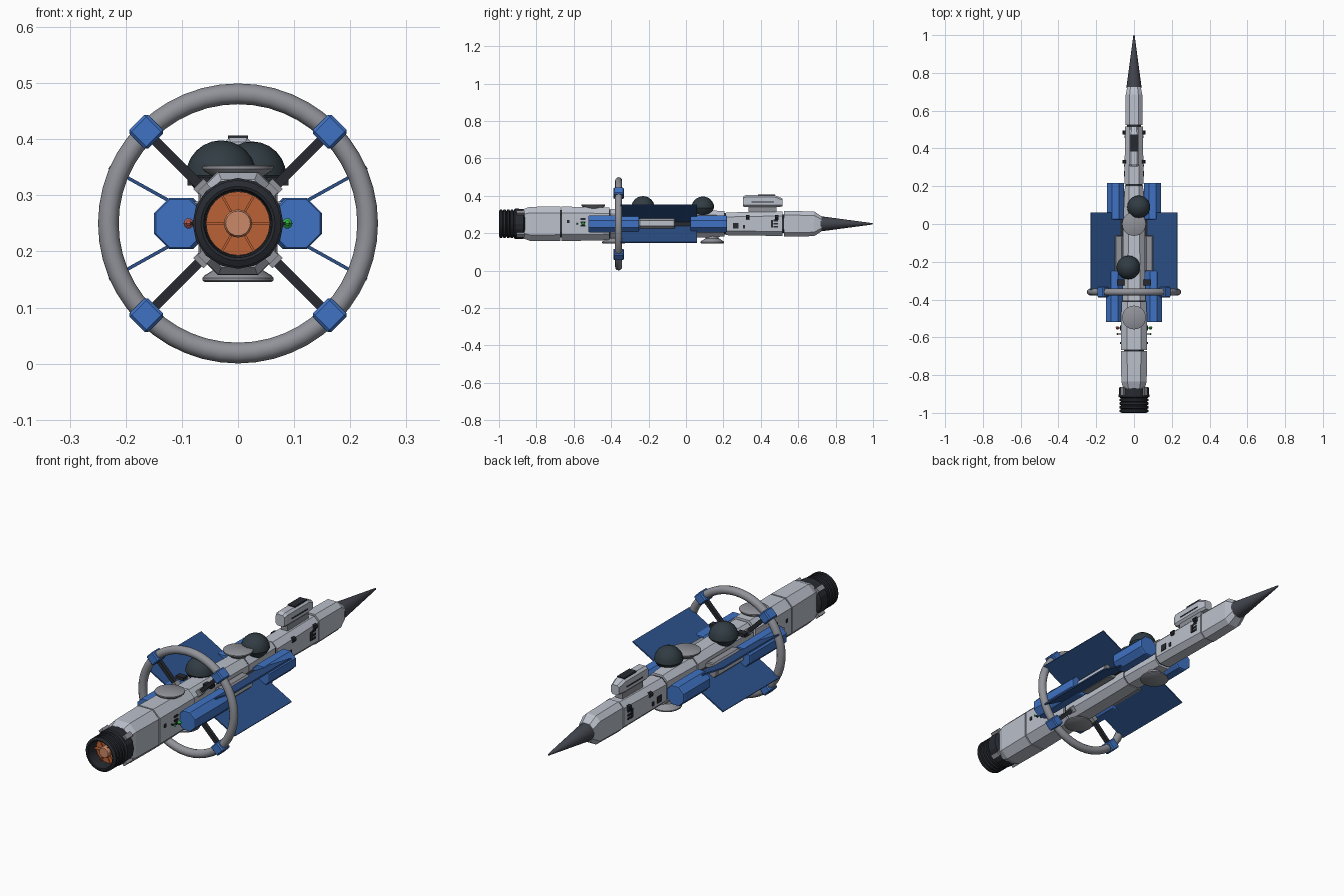
import bpy, bmesh
from math import pi, cos, sin, radians, atan
from mathutils import Vector, Matrix

if "Cube" in bpy.data.objects:
    bpy.data.objects.remove(bpy.data.objects["Cube"])

C = 0.25  # height of the ship's long axis


def material(name, rgb):
    m = bpy.data.materials.new(name)
    m.diffuse_color = (*rgb, 1)
    m.use_nodes = True
    m.node_tree.nodes["Principled BSDF"].inputs["Base Color"].default_value = m.diffuse_color
    return m


HULL = material("hull_grey", (0.50, 0.53, 0.60))
GREY = material("mid_grey", (0.28, 0.29, 0.32))
DARK = material("dark_metal", (0.02, 0.023, 0.03))
CONE = material("slate", (0.055, 0.06, 0.075))
DOME = material("dome_slate", (0.03, 0.045, 0.055))
BLUE = material("tank_blue", (0.05, 0.17, 0.55))
PANEL = material("panel_blue", (0.025, 0.08, 0.25))
ORANGE = material("engine_orange", (0.50, 0.12, 0.035))
PINK = material("engine_core", (0.60, 0.25, 0.14))
GREEN = material("green_light", (0.03, 0.45, 0.06))
RED = material("red_light", (0.45, 0.10, 0.08))


def finish(name, bm, mat, smooth=False):
    bmesh.ops.recalc_face_normals(bm, faces=bm.faces)
    me = bpy.data.meshes.new(name)
    bm.to_mesh(me)
    bm.free()
    me.materials.append(mat)
    if smooth:
        me.shade_smooth()
        me.set_sharp_from_angle(angle=radians(35))
    ob = bpy.data.objects.new(name, me)
    bpy.context.collection.objects.link(ob)
    return ob


def loft(name, loops, mat, smooth=False):
    """Skin a row of equal point loops and cap both ends."""
    bm = bmesh.new()
    rows = [[bm.verts.new(p) for p in lp] for lp in loops]
    n = len(rows[0])
    for a, b in zip(rows, rows[1:]):
        for i in range(n):
            j = (i + 1) % n
            bm.faces.new((a[i], a[j], b[j], b[i]))
    bm.faces.new(rows[0])
    bm.faces.new(rows[-1])
    return finish(name, bm, mat, smooth)


def lathe(name, prof, origin, axis, n, mat, smooth=False, phase=0.0):
    """Turn (radius, distance) points about an axis through origin."""
    o, w = Vector(origin), Vector(axis)
    u = Vector((1, 0, 0))
    v = w.cross(u)
    ang = [2 * pi * (i + phase) / n for i in range(n)]
    return loft(name, [[o + w * h + (u * cos(a) + v * sin(a)) * r for a in ang]
                       for r, h in prof], mat, smooth)


def box(name, c, size, mat, roll=0.0, bevel=0.0):
    bm = bmesh.new()
    m = Matrix.Translation(c) @ Matrix.Rotation(roll, 4, 'Y') @ Matrix.Diagonal((*size, 1))
    bmesh.ops.create_cube(bm, size=1, matrix=m)
    if bevel:
        bmesh.ops.bevel(bm, geom=bm.edges[:], offset=bevel, segments=1, affect='EDGES')
    return finish(name, bm, mat)


def octagon(y, w, h, zc=C, cut=0.48):
    c = w * cut
    q = [(w, h - c), (w - c, h), (c - w, h), (-w, h - c),
         (-w, c - h), (c - w, -h), (w - c, -h), (w, c - h)]
    return [(x, y, zc + z) for x, z in q]


Y, Z = (0, 1, 0), (0, 0, 1)

# Hull: chamfered segments over a dark core that shows in the seams
segments = {
    "hull_tail": [(-0.87, .057, .078), (-0.835, .067, .091), (-0.672, .070, .092)],
    "hull_rear": [(-0.666, .070, .092), (-0.52, .069, .090), (-0.41, .066, .087)],
    "hull_middle": [(-0.404, .060, .080), (-0.20, .059, .079), (-0.005, .057, .075)],
    "hull_shoulder": [(0.001, .056, .074), (0.10, .054, .073), (0.205, .048, .068)],
    "hull_neck": [(0.213, .050, .061), (0.36, .049, .063), (0.517, .047, .065)],
    "hull_bow": [(0.523, .046, .069), (0.685, .044, .066), (0.725, .036, .040)],
}
for name, secs in segments.items():
    loft(name, [octagon(*s) for s in secs], HULL)
loft("hull_core", [octagon(-0.86, .05, .07), octagon(-0.41, .056, .076),
                   octagon(0.0, .053, .071), octagon(0.21, .044, .058), octagon(0.7, .035, .045)], DARK)

# Nose cone
lathe("nose_cone", [(.040, .72), (.038, .74), (.004, .995), (.001, 1.0)], (0, 0, C), Y, 16, CONE, True)

# Engine: flange, ribbed nozzle with hollow mouth, glowing interior
lathe("engine_flange", [(.070, -.862), (.080, -.868), (.081, -.915), (.070, -.922)], (0, 0, C), Y, 16, DARK)
ribs = [(.068, -.915)]
for k in range(4):
    y = -.922 - k * .0195
    ribs += [(.069, y), (.077, y - .004), (.077, y - .014), (.069, y - .018)]
ribs += [(.066, -1.0), (.061, -.998), (.058, -.935)]
lathe("engine_nozzle", ribs, (0, 0, C), Y, 32, DARK, True)
lathe("engine_glow", [(.0605, -.985), (.058, -.986), (.045, -.942)], (0, 0, C), Y, 24, ORANGE).data.flip_normals()
lathe("engine_glow_plate", [(.057, -.936), (.057, -.946)], (0, 0, C), Y, 24, ORANGE)
lathe("engine_core", [(.025, -.940), (.025, -.968), (.022, -.974)], (0, 0, C), Y, 20, PINK)
bpy.data.objects.remove(bpy.data.objects["engine_glow"])
for k in range(6):
    a = k * pi / 3
    box(f"engine_vane_{k}", (.04 * cos(a), -.953, C - .04 * sin(a)), (.034, .02, .004), ORANGE, a)
for k in range(4):
    a = pi / 4 + k * pi / 2
    box(f"flange_clamp_{k}", (.083 * cos(a), -.885, C - .083 * sin(a)), (.016, .045, .022), GREY, a)

# Ring with four struts and blue joint blocks
ring_y = -0.36
bm = bmesh.new()
rows = []
for i in range(48):
    a = 2 * pi * i / 48
    rows.append([bm.verts.new(((.231 + .0185 * cos(b)) * cos(a), ring_y + .0185 * sin(b),
                               C + (.231 + .0185 * cos(b)) * sin(a)))
                 for b in [2 * pi * j / 12 for j in range(12)]])
for i in range(48):
    for j in range(12):
        p, q, k = rows[i], rows[(i + 1) % 48], (j + 1) % 12
        bm.faces.new((p[j], p[k], q[k], q[j]))
finish("ring", bm, GREY, True)
for k in range(4):
    a = pi / 4 + k * pi / 2
    ca, sa = cos(a), -sin(a)
    box(f"ring_strut_{k}", (.14 * ca, ring_y, C + .14 * sa), (.17, .018, .017), DARK, a)
    box(f"strut_socket_{k}", (.085 * ca, ring_y, C + .085 * sa), (.03, .03, .026), GREY, a)
    box(f"ring_joint_{k}", (.231 * ca, ring_y, C + .231 * sa), (.047, .056, .047), BLUE, a, .005)

# Side gear, repeated on both sides
tilt = atan(0.555)
for s, side in ((-1, "left"), (1, "right")):
    # Splayed solar panels
    for t, level in ((1, "upper"), (-1, "lower")):
        box(f"panel_{level}_{side}", (s * .14, -.145, C + t * .05), (.205, .41, .006), PANEL, -s * t * tilt)
    # Blue tanks with pinched ends and a grey pod between them
    for name, y0, y1, x in (("rear", -.52, -.25, .104), ("front", .025, .218, .098)):
        lathe(f"tank_{name}_{side}", [(.046, y0), (.049, y0 + .004), (.049, y1 - .004), (.046, y1)],
              (s * x, 0, C), Y, 8, BLUE, phase=.5)
        for dy in (y0 + .06, y1 - .06):
            box(f"tank_mount_{name}_{side}", (s * .065, dy, C), (.05, .025, .03), GREY)
    lathe(f"pod_{side}", [(.034, -.25), (.038, -.245), (.038, -.065), (.034, -.06)],
          (s * .080, 0, C + .004), Y, 8, GREY, phase=.5)
    box(f"pod_plate_{side}", (s * .116, -.155, C + .004), (.006, .18, .024), HULL)
    box(f"pod_link_{side}", (s * .06, -.02, C), (.03, .09, .03), DARK)
    # Small side boxes, ports and thrusters
    box(f"sensor_box_{side}", (s * .070, -.31, .325), (.04, .03, .015), DARK)
    for k, (y, z, d, h, x) in enumerate([(.26, .24, .018, .03, .050), (.275, .24, .012, .03, .050),
                                         (.31, .235, .012, .018, .050), (-.63, .262, .012, .016, .070),
                                         (.46, .25, .012, .04, .048), (.48, .268, .022, .009, .048),
                                         (.48, .25, .022, .009, .048), (.48, .234, .022, .009, .048)]):
        box(f"port_{side}_{k}", (s * x, y, z), (.006, d, h), DARK)
    for k, y in enumerate((.33, .485)):
        lathe(f"thruster_{side}_{k}", [(.012, -.01), (.012, .01)], (s * .048, y, .285), Y, 8, DARK)
    # Navigation lights on a bracket
    mat = GREEN if s > 0 else RED
    for k, (y, r) in enumerate(((-.55, .009), (-.582, .005))):
        lathe(f"light_{side}_{k}", [(r * .3, -r), (r * .8, -r * .6), (r, 0), (r * .8, r * .6), (r * .3, r)],
              (s * .088, y, C), Z, 10, mat, True)
        box(f"light_stalk_{side}_{k}", (s * .077, y, C), (.02, .005, .005), DARK)
    for k in range(3):
        box(f"light_vent_{side}_{k}", (s * .070, -.55, .24 + k * .018), (.006, .026, .009), DARK)

# Dark domes on tapered collars
for k, (x, y, r) in enumerate(((.025, .09, .061), (-.030, -.23, .063))):
    arc = [(r * cos(i * pi / 12), .335 + r * sin(i * pi / 12)) for i in range(6)]
    lathe(f"dome_{k}", [(.030, .298), (r * .8, .315)] + arc + [(.002, .335 + r)], (x, y, 0), Z, 20, DOME, True)

# Flat dishes, two on top and two below
for k, (y, t) in enumerate(((0, 1), (-.495, 1), (.14, -1), (-.385, -1))):
    prof = [(.030, .062), (.036, .078), (.060, .093), (.063, .097), (.063, .102), (.060, .104)]
    lathe(f"dish_{k}", prof, (0, y, C), (0, 0, t), 24, GREY, True)

# Cabin above the neck, with windows and roof strip
cab = loft("cabin", [octagon(y, w, h, z, .4) for y, w, h, z in
                     ((.305, .022, .026, .369), (.318, .026, .032, .371),
                      (.475, .026, .032, .371), (.515, .020, .022, .364))], HULL)
box("cabin_roof_strip", (0, .43, .403), (.036, .09, .008), DARK)
box("cabin_neck", (0, .41, .325), (.034, .15, .04), GREY)
box("cabin_band", (0, .41, .366), (.0545, .12, .006), DARK)
